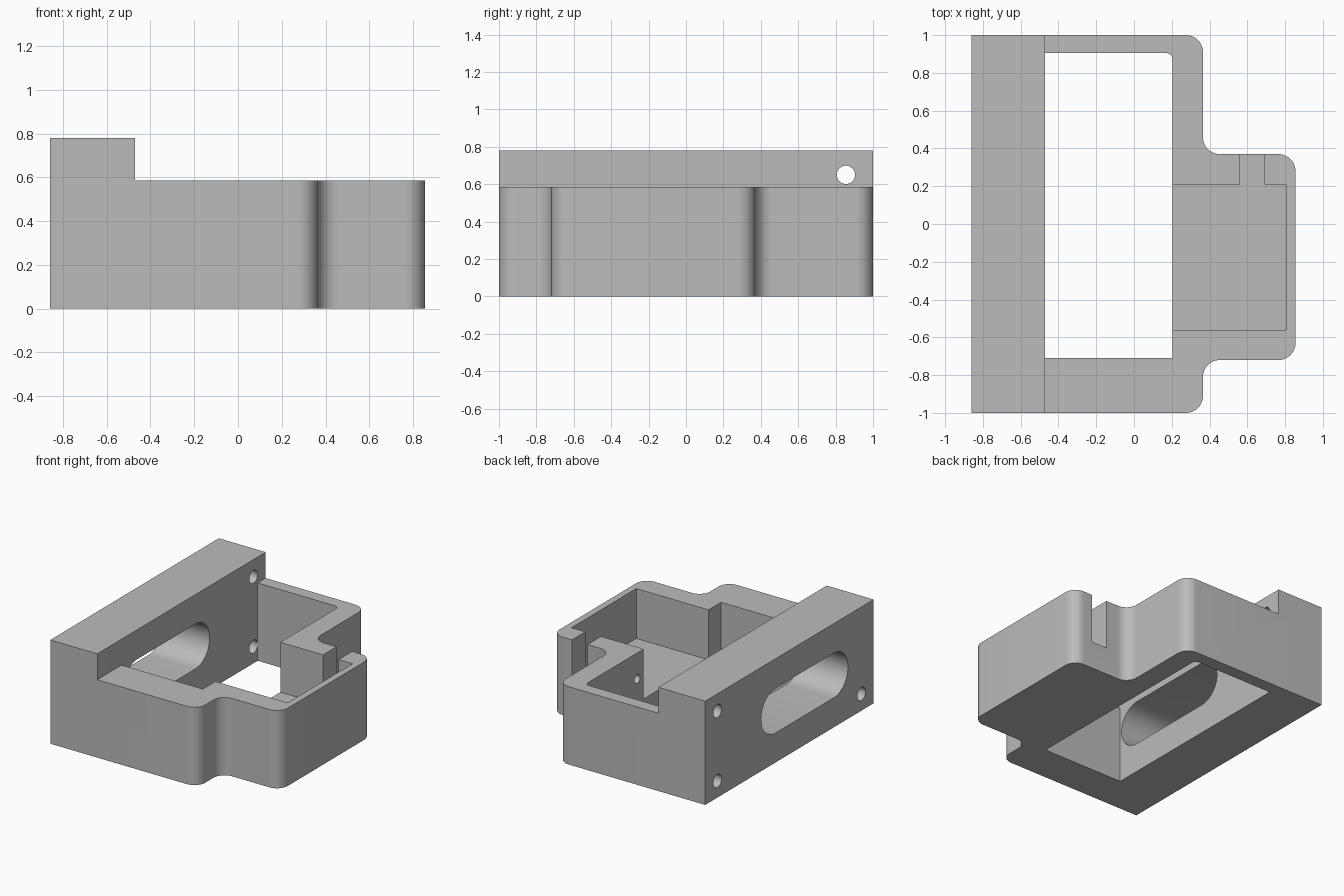
import bpy, bmesh, math
from mathutils import Vector, Matrix

cube = bpy.data.objects.get("Cube")
if cube:
    bpy.data.objects.remove(cube, do_unlink=True)

grey = bpy.data.materials.new("plain grey")
grey.use_nodes = True
GREY = (0.5, 0.5, 0.5, 1)
grey.diffuse_color = GREY
grey.node_tree.nodes["Principled BSDF"].inputs["Base Color"].default_value = GREY


def rounded(corners, steps=10):
    """Outline from (x, y, radius) corners, each filleted by its radius."""
    out = []
    for i, (x, y, r) in enumerate(corners):
        p = Vector((x, y))
        if r == 0:
            out.append(p)
            continue
        a = (Vector(corners[i - 1][:2]) - p).normalized()
        b = (Vector(corners[(i + 1) % len(corners)][:2]) - p).normalized()
        centre = p + (a + b) * r
        for k in range(steps + 1):
            t = k / steps * math.pi / 2
            out.append(centre - b * r * math.cos(t) - a * r * math.sin(t))
    return out


def prism(name, outline, low, high, along_x=False):
    """Extrude an outline along z, or a (y, z) outline along x."""
    bm = bmesh.new()
    face = bm.faces.new([bm.verts.new((p[0], p[1], low)) for p in outline])
    top = bmesh.ops.extrude_face_region(bm, geom=[face])["geom"]
    verts = [v for v in top if isinstance(v, bmesh.types.BMVert)]
    bmesh.ops.translate(bm, verts=verts, vec=(0, 0, high - low))
    if along_x:
        turn = Matrix(((0, 0, 1), (1, 0, 0), (0, 1, 0))).to_4x4()
        bm.transform(turn)
    bmesh.ops.recalc_face_normals(bm, faces=bm.faces)
    mesh = bpy.data.meshes.new(name)
    bm.to_mesh(mesh)
    bm.free()
    obj = bpy.data.objects.new(name, mesh)
    bpy.context.collection.objects.link(obj)
    return obj


def box(x0, x1, y0, y1):
    return [(x0, y0), (x1, y0), (x1, y1), (x0, y1)]


def circle(y, z, r, n=32):
    return [(y + r * math.cos(2 * math.pi * k / n),
             z + r * math.sin(2 * math.pi * k / n)) for k in range(n)]


def slot(y, z, half, r, n=20):
    pts = []
    for side, start in ((1, -math.pi / 2), (-1, math.pi / 2)):
        for k in range(n + 1):
            t = start + math.pi * k / n
            pts.append((y + side * (half - r) + r * math.cos(t), z + r * math.sin(t)))
    return pts


# Main body outline with filleted corners
housing = prism("housing", rounded([
    (-0.86, -1, 0), (0.365, -1, 0.09), (0.365, -0.72, 0.09), (0.855, -0.72, 0.09),
    (0.855, 0.37, 0.09), (0.365, 0.37, 0.09), (0.365, 1, 0.09), (-0.86, 1, 0)]), 0, 0.78)
housing.data.materials.append(grey)

BLOCK, RIM, FLOOR = -0.47, 0.585, 0.21
cutters = [
    # Step down from the tall block to the rim
    prism("step_cutter", box(BLOCK, 1.1, -1.2, 1.2), RIM, 1),
    # Through opening and side pocket
    prism("opening_cutter", rounded([(BLOCK, -0.71, 0), (0.205, -0.71, 0),
                                     (0.205, 0.905, 0.035), (BLOCK, 0.905, 0)]), -0.1, 0.7),
    prism("pocket_cutter", box(0, 0.805, -0.56, 0.21), FLOOR, 0.7),
    # Notch in the back wall of the pocket
    prism("notch_cutter", box(0.56, 0.69, 0.1, 0.5), FLOOR, 0.7),
    # Long slot through the tall block
    prism("slot_cutter", slot(-0.18, 0.39, 0.515, 0.168), -1, -0.4, True),
]
# Mounting holes in the tall block
for y in (-0.855, 0.855):
    for z in (0.125, 0.65):
        cutters.append(prism("mount_cutter", circle(y, z, 0.049), -1, -0.45, True))
# Small screw holes beside the pocket
for y in (-0.635, 0.285):
    cutters.append(prism("screw_cutter", circle(y, 0.39, 0.033, 24), 0.1, 0.33, True))

bpy.context.view_layer.objects.active = housing
for cutter in cutters:
    cutter.hide_render = True
    mod = housing.modifiers.new("cut", "BOOLEAN")
    mod.operation, mod.solver, mod.object = "DIFFERENCE", "EXACT", cutter
    bpy.ops.object.modifier_apply(modifier=mod.name)
    bpy.data.objects.remove(cutter, do_unlink=True)

# Smooth fillets and bores, sharp edges elsewhere
bpy.ops.object.select_all(action="DESELECT")
housing.select_set(True)
bpy.ops.object.shade_smooth_by_angle(angle=math.radians(30))
